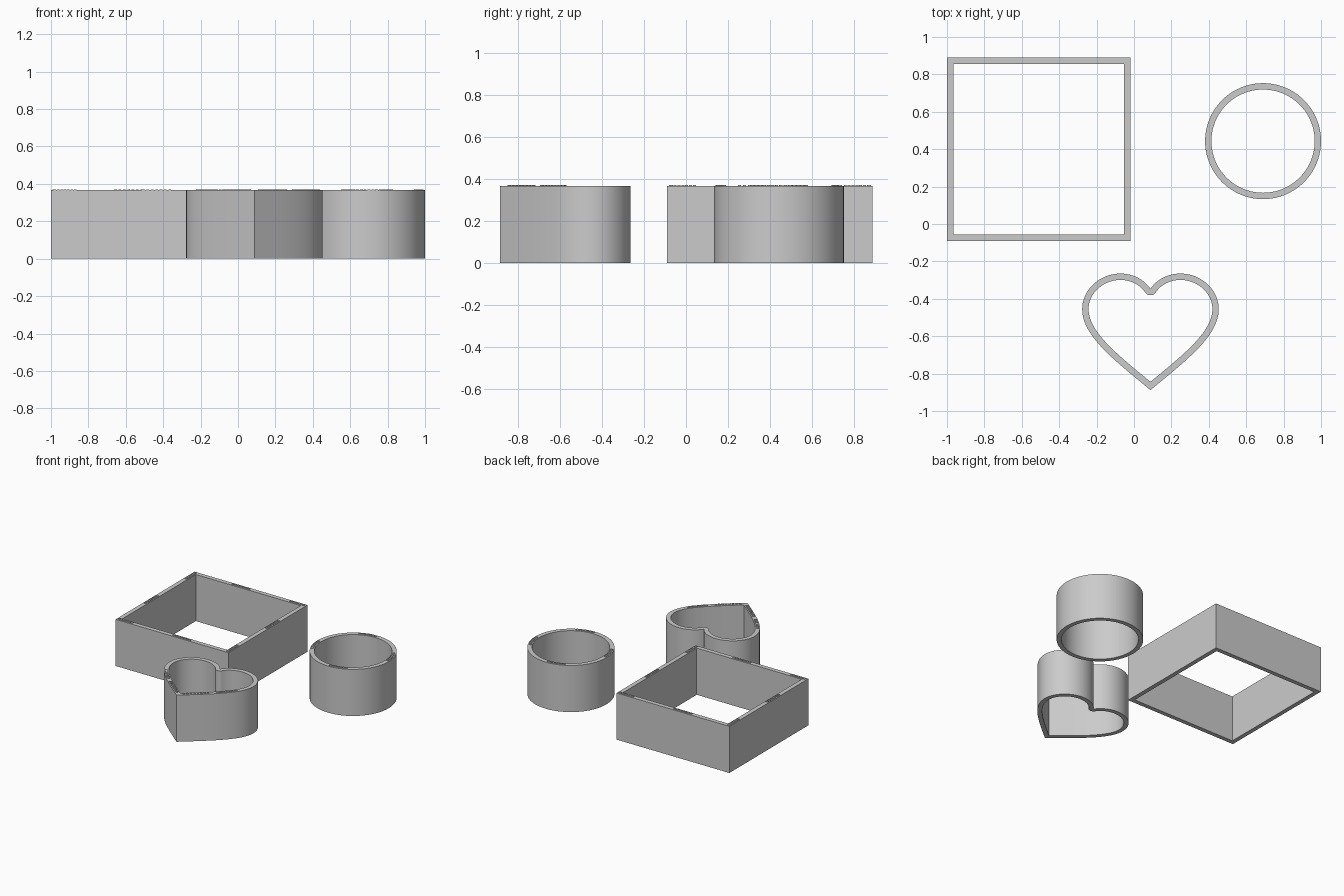
import bpy, bmesh
from math import sin, cos, pi, radians, atan2
from mathutils import Vector

if "Cube" in bpy.data.objects:
    bpy.data.objects.remove(bpy.data.objects["Cube"])

H, WALL, MARK = 0.366, 0.034, 0.005


def finish(bm, name):
    bmesh.ops.recalc_face_normals(bm, faces=bm.faces[:])
    me = bpy.data.meshes.new(name)
    bm.to_mesh(me)
    bm.free()
    ob = bpy.data.objects.new(name, me)
    bpy.context.collection.objects.link(ob)
    bpy.ops.object.select_all(action='DESELECT')
    ob.select_set(True)
    bpy.context.view_layer.objects.active = ob
    bpy.ops.object.shade_smooth_by_angle(angle=radians(30))
    return ob


def wall_ring(name, outer, inner):
    """Extruded wall between two closed 2D outlines."""
    bm = bmesh.new()
    edges = []
    for loop in (outer, inner):
        vs = [bm.verts.new((x, y, 0)) for x, y in loop]
        edges += [bm.edges.new((vs[i - 1], vs[i])) for i in range(len(vs))]
    bmesh.ops.triangle_fill(bm, use_beauty=True, use_dissolve=False, edges=edges)
    ext = bmesh.ops.extrude_face_region(bm, geom=bm.faces[:])
    top = [g for g in ext['geom'] if isinstance(g, bmesh.types.BMVert)]
    bmesh.ops.translate(bm, verts=top, vec=(0, 0, H))
    return finish(bm, name)


def marks(name, spots):
    """Tiny raised blocks on the rim; spots are (x, y, angle)."""
    bm = bmesh.new()
    for x, y, a in spots:
        u, v = Vector((cos(a), sin(a), 0)), Vector((-sin(a), cos(a), 0))
        box = bmesh.ops.create_cube(bm, size=1)['verts']
        for p in box:
            c = p.co.copy()
            p.co = (Vector((x, y, H + MARK / 2 - 0.001)) + u * c.x * 0.014
                    + v * c.y * 0.018 + Vector((0, 0, c.z * (MARK + 0.002))))
    return finish(bm, name)


def bezier(a, b, c, d, n):
    a, b, c, d = (Vector(p) for p in (a, b, c, d))
    return [a * (1 - t) ** 3 + b * 3 * t * (1 - t) ** 2 + c * 3 * t * t * (1 - t) + d * t ** 3
            for t in (i / n for i in range(n + 1))]


# Square cutter
SX, SY, SR = -0.51, 0.40, 0.49


def square(r):
    return [(SX + i * r, SY + j * r) for i, j in ((-1, -1), (1, -1), (1, 1), (-1, 1))]


wall_ring("square_cutter", square(SR), square(SR - WALL))
spots = []
for q in range(4):
    a = q * pi / 2
    for start, length in ((0.005, 0.14), (-0.47, 0.11)):
        for i in range(7):
            s, r = start + length * i / 6, -(SR - WALL / 2)
            spots.append((SX + s * cos(a) - r * sin(a), SY + s * sin(a) + r * cos(a), a))
marks("square_rim_marks", spots)

# Round cutter
CX, CY, CR, N = 0.69, 0.443, 0.31, 96


def circle(r):
    return [(CX + r * cos(2 * pi * i / N), CY + r * sin(2 * pi * i / N)) for i in range(N)]


wall_ring("round_cutter", circle(CR), circle(CR - WALL))
spots = []
for q in range(4):
    for i in range(7):
        a = q * pi / 2 + radians(2 + 4 * i)
        r = CR - WALL / 2
        spots.append((CX + r * cos(a), CY + r * sin(a), a + pi / 2))
marks("round_rim_marks", spots)

# Heart cutter: right half outline, from notch to tip
HX = 0.088
half = bezier((0, -.347), (.03, -.30), (.09, -.265), (.16, -.265), 12)
half += bezier((.16, -.265), (.27, -.265), (.365, -.35), (.365, -.455), 20)[1:]
half += bezier((.365, -.455), (.365, -.60), (.19, -.73), (0, -.888), 28)[1:]


def inward(i):
    t = (half[min(i + 1, len(half) - 1)] - half[max(i - 1, 0)]).normalized()
    return Vector((t.y, -t.x))


# Inner outline: rounded at the notch, pointed at the tip
n0, n_end = inward(0), inward(len(half) - 1)
a0 = atan2(n0.y, n0.x)
inner = [half[0] + WALL * Vector((cos(a), sin(a)))
         for a in (-pi / 2 + (a0 + pi / 2) * k / 6 for k in range(6))]
inner += [p for p in (half[i] + WALL * inward(i) for i in range(len(half))) if p.x > 0.003]
inner.append(Vector((0, half[-1].y + WALL / n_end.y)))


def mirrored(pts):
    return ([(HX + p.x, p.y) for p in pts]
            + [(HX - p.x, p.y) for p in reversed(pts[1:-1])])


wall_ring("heart_cutter", mirrored(half), mirrored(inner))
spots = []
last = len(half) - 1
for k in list(range(9, 17)) + list(range(19, 27)):
    i = last - 28 + k
    n = inward(i)
    p = half[i] + n * WALL / 2
    a = atan2(n.y, n.x) + pi / 2
    spots += [(HX + p.x, p.y, a), (HX - p.x, p.y, -a)]
marks("heart_rim_marks", spots)
